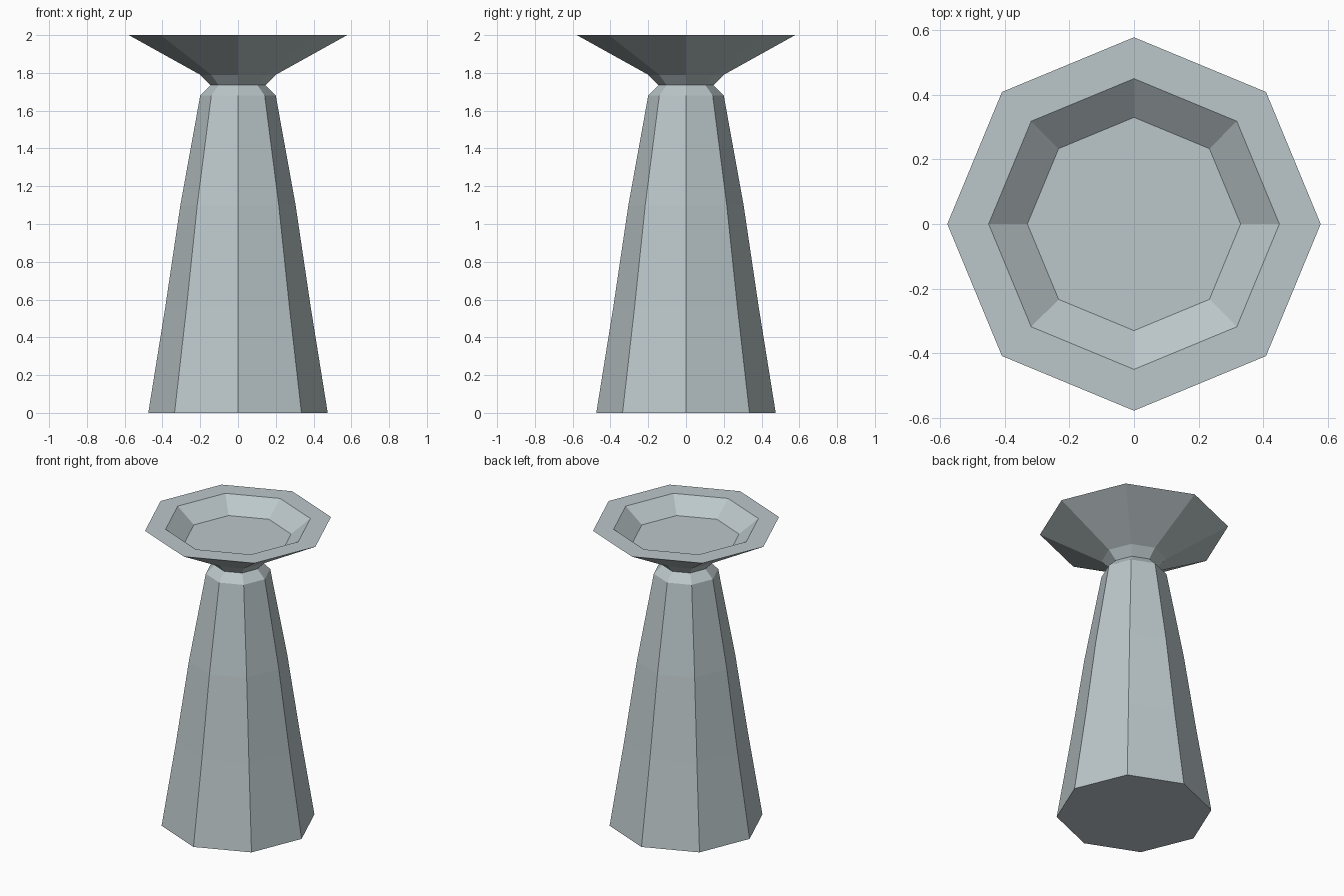
import bpy, bmesh, math

if "Cube" in bpy.data.objects:
    bpy.data.objects.remove(bpy.data.objects["Cube"])

SIDES = 8

stone = bpy.data.materials.new("pale grey stone")
stone.diffuse_color = (0.50, 0.57, 0.59, 1)
stone.use_nodes = True
stone.node_tree.nodes["Principled BSDF"].inputs["Base Color"].default_value = stone.diffuse_color


def lathe(name, profile):
    """Spin a (radius, height) profile into a closed eight-sided solid."""
    bm = bmesh.new()
    rings = []
    for r, z in profile:
        rings.append([bm.verts.new((r * math.cos(math.tau * i / SIDES),
                                    r * math.sin(math.tau * i / SIDES), z))
                      for i in range(SIDES)])
    for a, b in zip(rings, rings[1:]):
        for i in range(SIDES):
            j = (i + 1) % SIDES
            bm.faces.new((a[i], a[j], b[j], b[i]))
    bm.faces.new(rings[0][::-1])
    bm.faces.new(rings[-1])
    bmesh.ops.recalc_face_normals(bm, faces=bm.faces)
    mesh = bpy.data.meshes.new(name)
    bm.to_mesh(mesh)
    bm.free()
    mesh.materials.append(stone)
    obj = bpy.data.objects.new(name, mesh)
    bpy.context.collection.objects.link(obj)
    return obj


# Tapered column, pinched neck, flared bowl, rim and recessed basin
lathe("pedestal_basin", [
    (0.475, 0), (0.385, 0.56), (0.305, 1.10), (0.20, 1.68),
    (0.145, 1.735), (0.20, 1.79), (0.578, 2.0),
    (0.45, 2.0), (0.33, 1.905),
])
